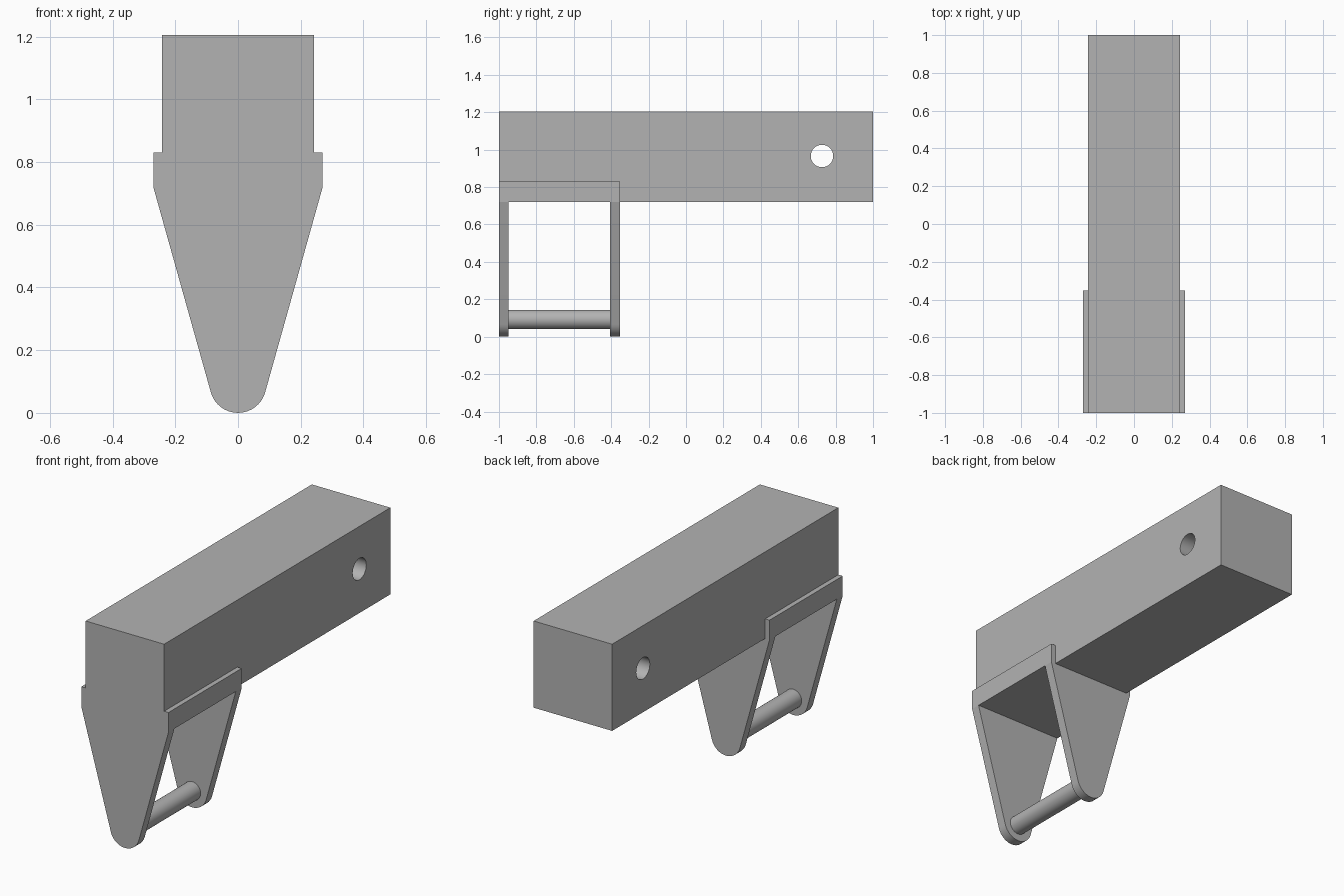
import bpy, bmesh, math
from mathutils import Matrix

cube = bpy.data.objects.get("Cube")
if cube:
    bpy.data.objects.remove(cube, do_unlink=True)

grey = bpy.data.materials.new("plain grey")
grey.use_nodes = True
grey.diffuse_color = (0.45, 0.45, 0.45, 1)
grey.node_tree.nodes["Principled BSDF"].inputs["Base Color"].default_value = grey.diffuse_color

HALF_W, OUTER_W = 0.243, 0.27         # beam and bracket half widths
BOTTOM, TOP, STRAP_TOP = 0.72, 1.205, 0.83
FRONT, BACK, REAR = -1.0, 1.0, -0.353  # REAR is the back of the bracket
PLATE = 0.052


def finish(name, bm):
    bmesh.ops.recalc_face_normals(bm, faces=bm.faces)
    mesh = bpy.data.meshes.new(name)
    bm.to_mesh(mesh)
    bm.free()
    obj = bpy.data.objects.new(name, mesh)
    bpy.context.collection.objects.link(obj)
    mesh.materials.append(grey)
    return obj


def box(name, x, y, z):
    bm = bmesh.new()
    bmesh.ops.create_cube(bm, size=1)
    for v in bm.verts:
        v.co = [lo + (c + 0.5) * (hi - lo) for c, (lo, hi) in zip(v.co, (x, y, z))]
    return finish(name, bm)


def cylinder(name, radius, length, center, axis):
    bm = bmesh.new()
    turn = Matrix.Rotation(math.pi / 2, 4, axis)
    bmesh.ops.create_cone(bm, cap_ends=True, segments=48, radius1=radius, radius2=radius,
                          depth=length, matrix=Matrix.Translation(center) @ turn)
    for f in bm.faces:
        f.smooth = len(f.verts) == 4
    for e in bm.edges:
        e.smooth = all(f.smooth for f in e.link_faces)
    return finish(name, bm)


# Beam with a cross hole near the back
beam = box("beam", (-HALF_W, HALF_W), (FRONT, BACK), (BOTTOM, TOP))
cutter = cylinder("hole_cutter", 0.06, 1, (0, 0.727, 0.966), 'Y')
cutter.hide_render = True
cutter.hide_set(True)
cut = beam.modifiers.new("cross hole", 'BOOLEAN')
cut.operation = 'DIFFERENCE'
cut.solver = 'EXACT'
cut.object = cutter

# Straps hugging the beam sides
for name, side in (("left_strap", 1), ("right_strap", -1)):
    box(name, sorted((side * HALF_W, side * OUTER_W)), (FRONT, REAR), (BOTTOM, STRAP_TOP))


# Tapered hanger plates with rounded tips
def hanger(name, y):
    radius, steps = 0.09, 16
    tilt = math.radians(15.6)
    profile = [(-OUTER_W, BOTTOM)]
    for i in range(steps + 1):
        a = math.pi + tilt + (math.pi - 2 * tilt) * i / steps
        profile.append((radius * math.cos(a), radius + radius * math.sin(a)))
    profile.append((OUTER_W, BOTTOM))
    bm = bmesh.new()
    face = bm.faces.new([bm.verts.new((x, y, z)) for x, z in profile])
    new = bmesh.ops.extrude_face_region(bm, geom=[face])["geom"]
    bmesh.ops.translate(bm, vec=(0, PLATE, 0),
                        verts=[g for g in new if isinstance(g, bmesh.types.BMVert)])
    obj = finish(name, bm)
    # Soften only the rounded tip
    for f in obj.data.polygons:
        f.use_smooth = abs(f.normal.y) < 0.5 and f.center.z < radius
    obj.data.set_sharp_from_angle(angle=math.radians(30))


hanger("front_hanger", FRONT)
hanger("rear_hanger", REAR - PLATE)

# Rod joining the hanger tips
rod_start, rod_end = FRONT + PLATE, REAR - PLATE
cylinder("cross_rod", 0.052, rod_end - rod_start, (0, (rod_start + rod_end) / 2, 0.092), 'X')
